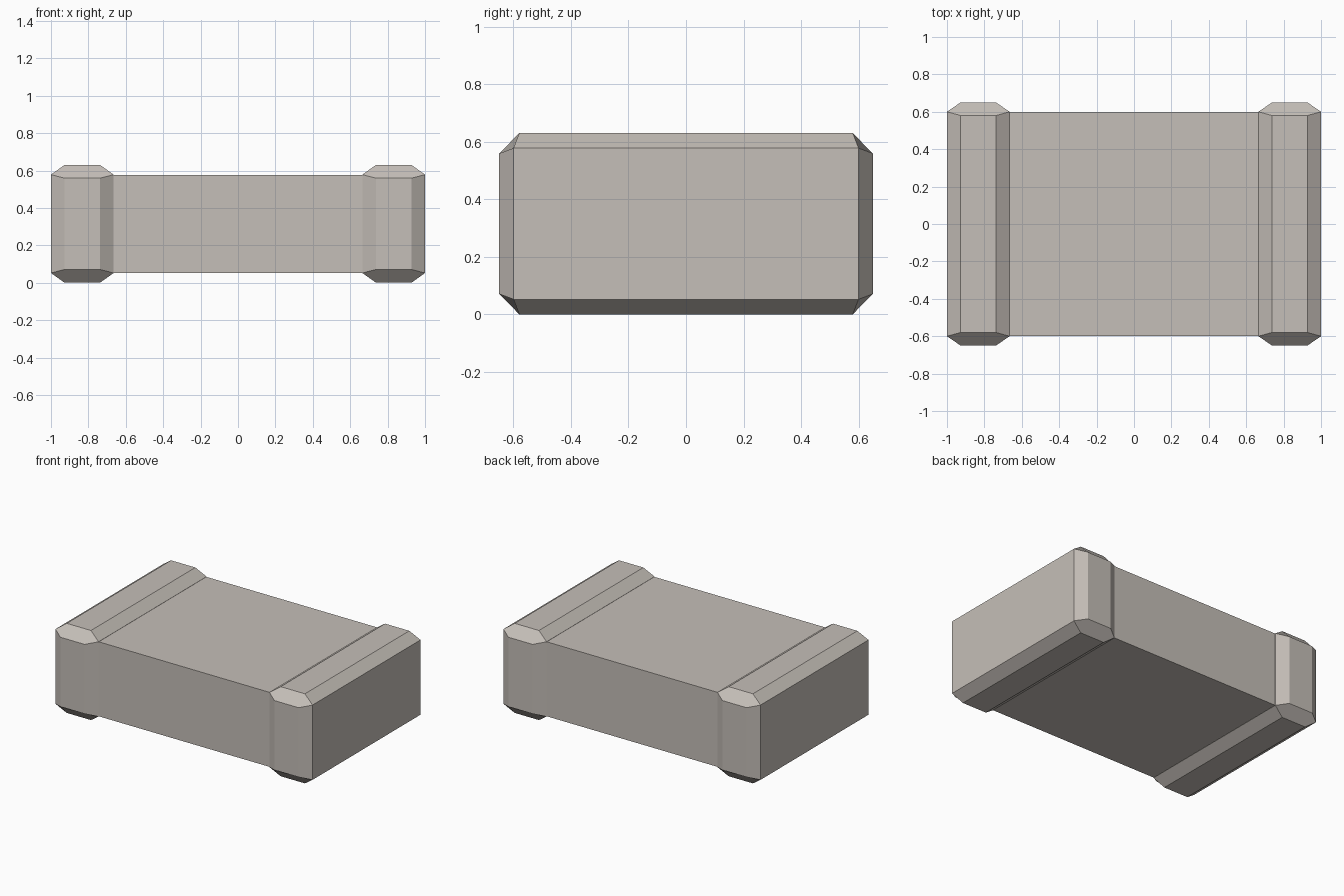
import bpy
import bmesh
from itertools import product

if "Cube" in bpy.data.objects:
    bpy.data.objects.remove(bpy.data.objects["Cube"], do_unlink=True)

MID_Z = 0.315

# One warm grey for the whole component
grey = bpy.data.materials.new("warm grey")
colour = (0.56, 0.52, 0.48, 1.0)
grey.diffuse_color = colour
grey.use_nodes = True
grey.node_tree.nodes["Principled BSDF"].inputs["Base Color"].default_value = colour


def convex_part(name, points):
    """Flat-shaded convex solid around the points, with merged flat facets."""
    bm = bmesh.new()
    for p in points:
        bm.verts.new(p)
    bmesh.ops.convex_hull(bm, input=bm.verts[:])
    bmesh.ops.dissolve_limit(bm, angle_limit=0.35, verts=bm.verts[:], edges=bm.edges[:])
    bmesh.ops.recalc_face_normals(bm, faces=bm.faces[:])
    mesh = bpy.data.meshes.new(name)
    bm.to_mesh(mesh)
    bm.free()
    mesh.materials.append(grey)
    obj = bpy.data.objects.new(name, mesh)
    bpy.context.collection.objects.link(obj)
    return obj


def section(x, half_y, half_z):
    """Four mirrored corners of a rectangle across the length."""
    return [(x, sy * half_y, MID_Z + sz * half_z) for sy, sz in product((-1, 1), repeat=2)]


# Plain block, its ends tucked into the caps
convex_part("body", section(-0.7, 0.598, 0.262) + section(0.7, 0.598, 0.262))

# Bevelled end caps: rectangular rims around a wider chamfered band
for name, side in (("left_end_cap", 1), ("right_end_cap", -1)):
    points = []
    for x in (0.665, 1.0):
        points += section(side * x, 0.6, 0.263)
    for x in (0.738, 0.927):
        points += section(side * x, 0.65, 0.244)
        points += section(side * x, 0.58, 0.315)
    convex_part(name, points)
